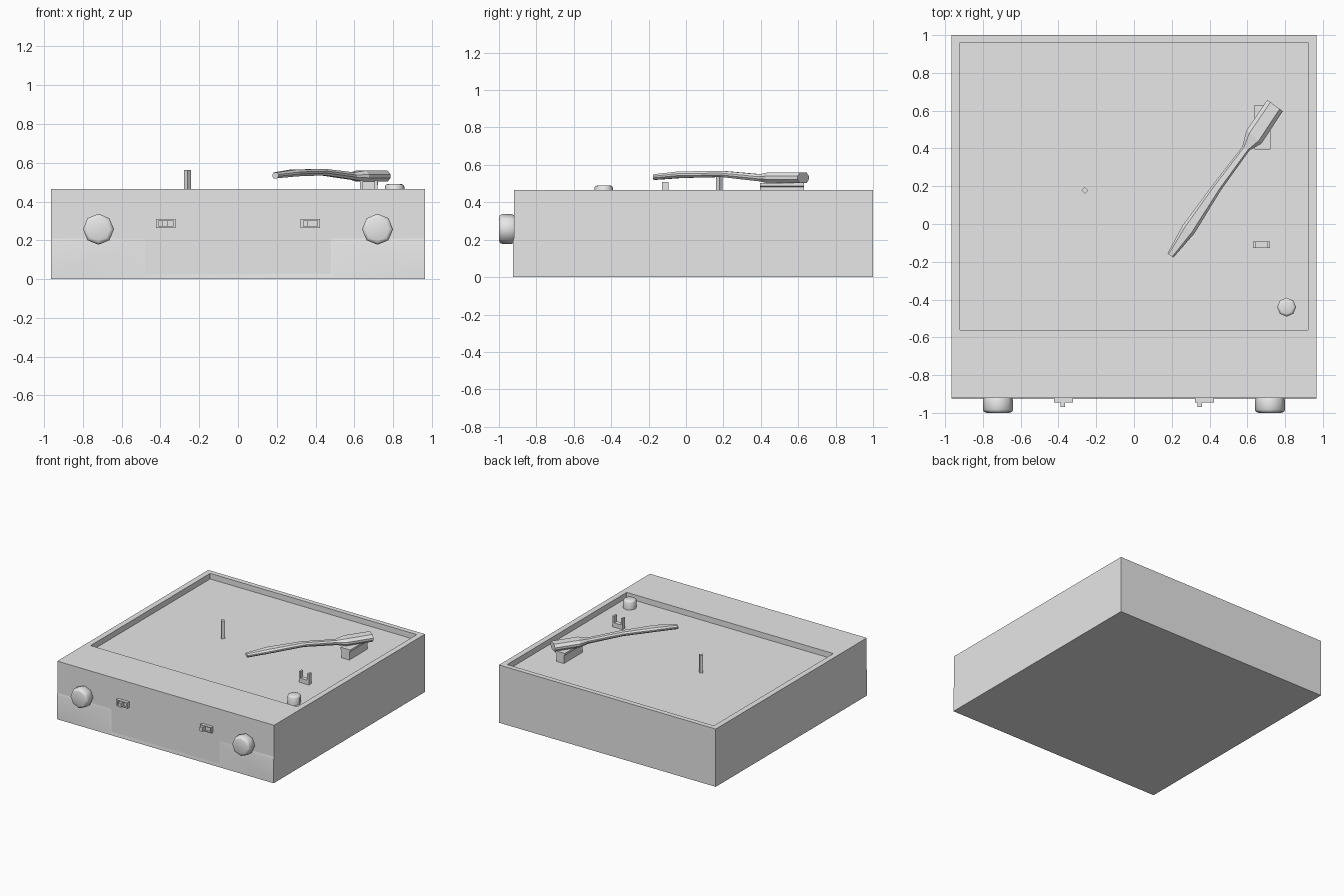
import bpy, bmesh, math
from mathutils import Vector

if "Cube" in bpy.data.objects:
    bpy.data.objects.remove(bpy.data.objects["Cube"])

grey = bpy.data.materials.new("plain grey")
grey.use_nodes = True
grey.diffuse_color = (0.8, 0.8, 0.8, 1)
grey.node_tree.nodes["Principled BSDF"].inputs["Base Color"].default_value = (0.8, 0.8, 0.8, 1)


def loft(name, rings, smooth=0):
    """Skin a stack of equal-length point rings and cap both ends."""
    bm = bmesh.new()
    loops = [[bm.verts.new(p) for p in ring] for ring in rings]
    n = len(loops[0])
    for a, b in zip(loops, loops[1:]):
        for i in range(n):
            j = (i + 1) % n
            face = [a[i], a[j], b[j], b[i]]
            bm.faces.new(face)
    bm.faces.new(loops[0][::-1])
    bm.faces.new(loops[-1])
    bmesh.ops.remove_doubles(bm, verts=bm.verts, dist=0.0001)
    bmesh.ops.recalc_face_normals(bm, faces=bm.faces)
    mesh = bpy.data.meshes.new(name)
    bm.to_mesh(mesh)
    bm.free()
    mesh.materials.append(grey)
    obj = bpy.data.objects.new(name, mesh)
    bpy.context.collection.objects.link(obj)
    if smooth:
        bpy.ops.object.select_all(action='DESELECT')
        obj.select_set(True)
        bpy.context.view_layer.objects.active = obj
        bpy.ops.object.shade_smooth_by_angle(angle=math.radians(smooth))
    return obj


def rect_z(x0, x1, y0, y1, z):
    return [(x0, y0, z), (x1, y0, z), (x1, y1, z), (x0, y1, z)]


def rect_y(x0, x1, z0, z1, y):
    return [(x0, y, z0), (x1, y, z0), (x1, y, z1), (x0, y, z1)]


def circle(sides, r, turn=0):
    return [(r * math.cos(turn + math.tau * i / sides),
             r * math.sin(turn + math.tau * i / sides)) for i in range(sides)]


DECK, RIM, FRONT = 0.42, 0.465, -0.92

# Cabinet with a sunken deck
loft("cabinet", [rect_z(-0.965, 0.965, FRONT, 1, 0),
                 rect_z(-0.965, 0.965, FRONT, 1, RIM),
                 rect_z(-0.92, 0.92, -0.56, 0.96, RIM),
                 rect_z(-0.92, 0.92, -0.56, 0.96, DECK)])


# Shallow raised lower corners and sill on the front
def sill_outline(y, d):
    half = [(0.965, 0), (0.965, 0.21 - d), (0.48 + d, 0.21 - d), (0.48 + d, 0.025 - d)]
    full = half + [(-x, z) for x, z in half[::-1]]
    return [(x, y, z) for x, z in full]


loft("front_sill", [sill_outline(FRONT, 0), sill_outline(FRONT - 0.005, 0.02)], 30)

# Front knobs and slide switches
for side, tab_x in ((-1, -0.377), (1, 0.348)):
    label = "left" if side > 0 else "right"
    loft(label + "_knob",
         [[(side * 0.72 + x, y, 0.257 + z) for x, z in circle(8, r, math.pi / 2)]
          for y, r in ((FRONT, 0.074), (-0.935, 0.08), (-0.982, 0.08),
                       (-0.995, 0.074), (-1, 0.06))], 50)
    cx = side * 0.373
    loft(label + "_switch_frame",
         [rect_y(cx - 0.05, cx + 0.05, 0.263, 0.31, FRONT),
          rect_y(cx - 0.05, cx + 0.05, 0.263, 0.31, -0.945),
          rect_y(cx - 0.038, cx + 0.038, 0.27, 0.303, -0.945),
          rect_y(cx - 0.038, cx + 0.038, 0.27, 0.303, -0.93)])
    loft(label + "_switch_tab",
         [rect_y(tab_x - 0.013, tab_x + 0.013, 0.27, 0.303, y) for y in (-0.93, -0.97)])

# Four-sided spindle
loft("spindle", [[(-0.26 + x, 0.178 + y, z) for x, y in circle(4, 0.018)]
                 for z in (DECK, 0.562)])

# Small deck knob
loft("deck_knob", [[(0.808 + x, -0.44 + y, z) for x, y in circle(8, r, math.pi / 2)]
                   for z, r in ((DECK, 0.05), (0.478, 0.05), (0.487, 0.044), (0.49, 0.035))], 50)

# Forked arm rest
fork = [(-0.045, DECK), (0.045, DECK), (0.045, 0.508), (0.03, 0.508),
        (0.03, 0.455), (-0.03, 0.455), (-0.03, 0.508), (-0.045, 0.508)]
loft("arm_rest", [[(0.675 + x, y, z) for x, z in fork] for y in (-0.127, -0.093)])

# Pivot block under the arm
block = [(-0.034, DECK), (0.034, DECK), (0.034, 0.482), (0.042, 0.487),
         (0.042, 0.503), (-0.042, 0.503), (-0.042, 0.487), (-0.034, 0.482)]
loft("pivot_block", [[(0.68 + x, y, z) for x, z in block] for y in (0.395, 0.63)])

# Tone arm: chamfered sections of left point, right point, bottom and top
stations = [((0.177, -0.156), (0.209, -0.177), 0.52, 0.55),
            ((0.257, -0.008), (0.32, -0.05), 0.53, 0.565),
            ((0.415, 0.205), (0.463, 0.183), 0.535, 0.568),
            ((0.574, 0.41), (0.611, 0.389), 0.512, 0.55),
            ((0.595, 0.495), (0.675, 0.426), 0.502, 0.56),
            ((0.706, 0.657), (0.788, 0.597), 0.502, 0.56)]
section = [(0, 0.35), (0, 0.65), (0.2, 1), (0.8, 1), (1, 0.65), (1, 0.35), (0.8, 0), (0.2, 0)]
rings = []
for left, right, low, high in stations:
    a, b = Vector((*left, low)), Vector((*right, low))
    rings.append([a.lerp(b, u) + Vector((0, 0, (high - low) * v)) for u, v in section])
loft("tone_arm", rings)
